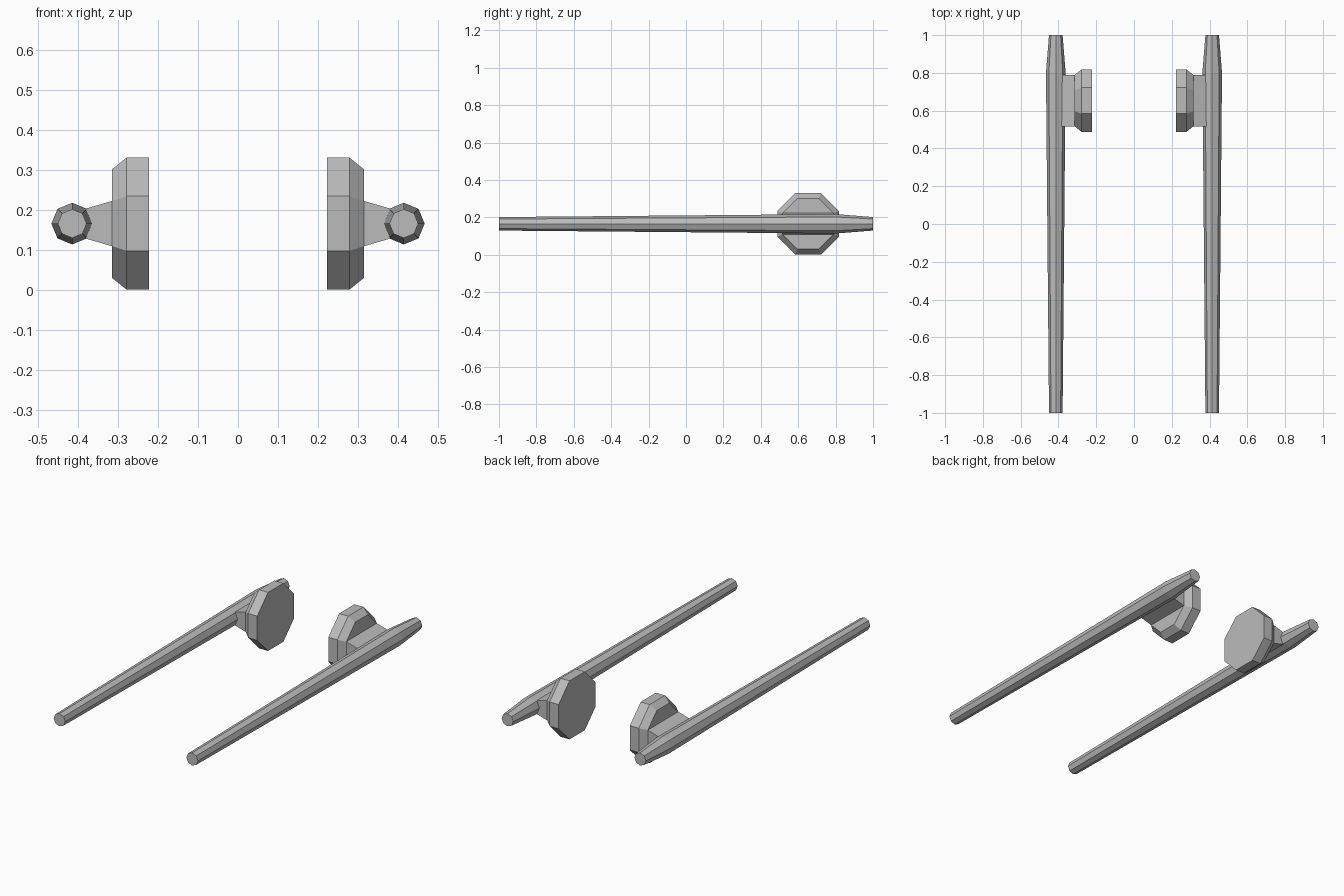
import bpy, bmesh, math
from mathutils import Vector

cube = bpy.data.objects.get("Cube")
if cube:
    bpy.data.objects.remove(cube)

grey = bpy.data.materials.new("plain_grey")
grey.use_nodes = True
colour = (0.5, 0.5, 0.5, 1)
grey.diffuse_color = colour
grey.node_tree.nodes["Principled BSDF"].inputs["Base Color"].default_value = colour

MID_Z, ROD_X, MOUNT_Y = 0.166, 0.414, 0.653


def loft(name, rings):
    """Skin a closed solid through matching rings of points."""
    bm = bmesh.new()
    loops = [[bm.verts.new(p) for p in ring] for ring in rings]
    for a, b in zip(loops, loops[1:]):
        for i in range(len(a)):
            j = (i + 1) % len(a)
            bm.faces.new((a[i], a[j], b[j], b[i]))
    bm.faces.new(loops[0])
    bm.faces.new(loops[-1])
    bmesh.ops.recalc_face_normals(bm, faces=bm.faces)
    mesh = bpy.data.meshes.new(name)
    bm.to_mesh(mesh)
    bm.free()
    mesh.materials.append(grey)
    obj = bpy.data.objects.new(name, mesh)
    bpy.context.collection.objects.link(obj)


def octagon(radius, turn):
    """Eight (u, v) points, turned by a fraction of a step."""
    angles = [(i + turn) * math.tau / 8 for i in range(8)]
    return [(radius * math.cos(a), radius * math.sin(a)) for a in angles]


def rectangle(half_u, half_v):
    return [(-half_u, -half_v), (half_u, -half_v), (half_u, half_v), (-half_u, half_v)]


for side, s in (("left", 1), ("right", -1)):
    # Long tapered rod, widest near the back
    loft(side + "_rod", [
        [Vector((s * (ROD_X + u), y, MID_Z + v)) for u, v in octagon(r, 0)]
        for y, r in ((-1, 0.036), (0.8, 0.052), (1, 0.036))])

    # Octagonal pad with a bevelled outer rim
    flat = math.cos(math.pi / 8)
    loft(side + "_pad", [
        [Vector((s * x, MOUNT_Y + u, MID_Z + v)) for u, v in octagon(a / flat, 0.5)]
        for x, a in ((0.222, 0.165), (0.278, 0.165), (0.314, 0.136))])

    # Wedge strut joining the pad to the rod
    loft(side + "_strut", [
        [Vector((s * x, MOUNT_Y + u, MID_Z + v)) for u, v in rectangle(0.136, h)]
        for x, h in ((0.313, 0.057), (0.395, 0.033))])
